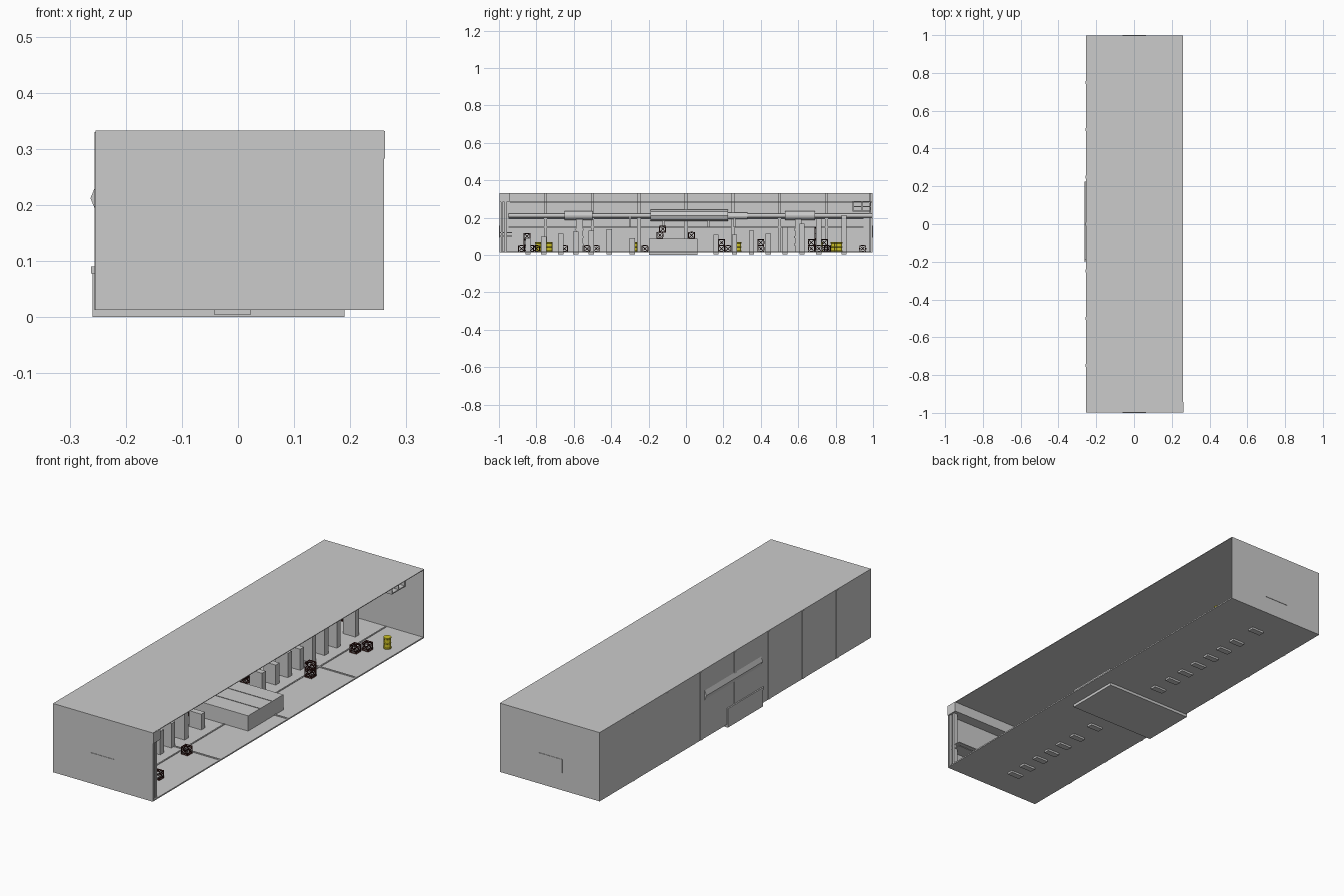
import bpy, bmesh, math
from mathutils import Matrix, Vector

cube = bpy.data.objects.get("Cube")
if cube:
    bpy.data.objects.remove(cube, do_unlink=True)


def material(name, rgb):
    m = bpy.data.materials.new(name)
    m.use_nodes = True
    m.diffuse_color = (*rgb, 1)
    m.node_tree.nodes["Principled BSDF"].inputs["Base Color"].default_value = (*rgb, 1)
    return m


GREY = material("concrete grey", (0.6, 0.6, 0.6))
BROWN = material("dark red brown", (0.045, 0.012, 0.01))
YELLOW = material("barrel yellow", (0.62, 0.54, 0.02))


def finish(name, bm, mat):
    me = bpy.data.meshes.new(name)
    bm.to_mesh(me)
    bm.free()
    me.materials.append(mat)
    ob = bpy.data.objects.new(name, me)
    bpy.context.collection.objects.link(ob)
    return ob


def box(name, x, y, z, mat=GREY):
    """Box from (low, high) ranges on each axis."""
    bm = bmesh.new()
    size = [b - a for a, b in (x, y, z)]
    mid = [(a + b) / 2 for a, b in (x, y, z)]
    bmesh.ops.create_cube(bm, size=1, matrix=Matrix.Translation(mid) @ Matrix.Diagonal((*size, 1)))
    return finish(name, bm, mat)


def tube(name, x, z, y0, y1, r, sides=12):
    """Cylinder lying along y."""
    bm = bmesh.new()
    mat = Matrix.Translation((x, (y0 + y1) / 2, z)) @ Matrix.Rotation(math.pi / 2, 4, 'X')
    bmesh.ops.create_cone(bm, cap_ends=True, segments=sides, radius1=r, radius2=r,
                          depth=y1 - y0, matrix=mat)
    return finish(name, bm, GREY)


def crate(x, y, z, s=0.032):
    """Open crate with crossed braces on each side."""
    bm = bmesh.new()
    bmesh.ops.create_cube(bm, size=s, matrix=Matrix.Translation((x, y, z + s / 2)))
    bmesh.ops.poke(bm, faces=bm.faces[:])
    ob = finish("crate", bm, BROWN)
    wire = ob.modifiers.new("struts", 'WIREFRAME')
    wire.thickness = 0.006
    wire.use_even_offset = False


def barrel(x, y, z=0.017, r=0.017, h=0.052):
    """Drum with raised hoops, spun from a profile."""
    bm = bmesh.new()
    rings = [(0, 0), (r, 0), (r, .1), (r * .9, .14), (r * .9, .46), (r, .5),
             (r * .9, .54), (r * .9, .86), (r, .9), (r, 1), (0, 1)]
    vs = [bm.verts.new((x + a, y, z + b * h)) for a, b in rings]
    es = [bm.edges.new(p) for p in zip(vs, vs[1:])]
    bmesh.ops.spin(bm, geom=vs + es, cent=(x, y, z), axis=(0, 0, 1),
                   angle=math.tau, steps=12, use_duplicate=False)
    bmesh.ops.remove_doubles(bm, verts=bm.verts[:], dist=0.0001)
    bmesh.ops.recalc_face_normals(bm, faces=bm.faces[:])
    finish("barrel", bm, YELLOW)


# Long hall, open on its +x side
L, R, T, F = -0.254, 0.26, 0.333, 0.013
box("floor", (L, R), (-.998, .998), (F, F + .004))
box("roof", (L, R), (-.998, .998), (T - .003, T))
box("side_wall", (L, L + .003), (-.998, .998), (F, T))
for s, name in ((-1, "front_wall"), (1, "back_wall")):
    box(name, (L, R), sorted((s * .998, s * .994)), (F, T))
    box(name + "_plate", (-.062, .063), sorted((s * 1, s * .996)), (.095, .157))

# Header beam and corner posts at the front end
box("header_beam", (L, .262), (-.997, -.943), (.283, T - .001))
for y in (-.985, -.965):
    box("front_post", (.235, .255), (y - .005, y + .005), (F, .29))
    box("front_wall_post", (L, L + .02), (y - .005, y + .005), (F, .29))
box("back_post", (L, L + .02), (.978, .988), (F, T))
for z in (.1, .118):
    box("front_rail", (.1, .25), (-.995, -.93), (z, z + .004))

# Four-pane frame hanging near the back
for y in (.892, .94, .986):
    box("frame_upright", (.13, .17), (y - .003, y + .003), (.232, .288))
for z in (.232, .258, .284):
    box("frame_bar", (.13, .17), (.89, .99), (z, z + .005))

# Ribs, rails and ducts along the closed side wall
for i in range(-3, 4):
    y = i * .25
    box("wall_rib", (L - .002, L + .012), (y - .008, y + .008), (F, T - .003))
box("upper_ledge", (L, L + .025), (-.94, .994), (.281, .286))
box("middle_rail", (L, L + .02), (-.95, .95), (.148, .153))
box("lower_rail", (L, L + .02), (-.95, .95), (.192, .197))
tube("long_pipe", -.23, .212, -.95, .994, .011)
tube("center_duct", -.232, .212, -.19, .225, .031, 8)
tube("duct_end", -.232, .21, .225, .33, .017)
tube("front_duct", -.226, .212, -.65, -.5, .024)
tube("back_duct", -.226, .212, .53, .69, .024)
for y in (-.57, .6):
    box("duct_support", (-.24, -.2), (y - .018, y + .018), (F, .192))
    for z in (.05, .09, .13):
        box("support_band", (-.243, -.196), (y - .022, y + .022), (z, z + .012))
for y in (-.3, -.12, .12, .26):
    box("pipe_bracket", (L, -.222), (y - .005, y + .005), (.15, .205))

# Row of pillars with feet passing through the floor
pillars = [(-.845, .09), (-.76, .10), (-.67, .115), (-.59, .125), (-.507, .13), (-.41, .14),
           (-.287, .09), (.16, .11), (.26, .11), (.35, .13), (.44, .115), (.53, .15),
           (.62, .17), (.71, .195), (.845, .215)]
for y, h in pillars:
    box("pillar", (-.042, .022), (y - .014, y + .014), (.004, h))

# Central loading platform
box("platform", (-.259, .19), (-.197, .062), (0, .088))
box("platform_lip", (-.262, -.256), (-.2, .065), (.078, .09))
for y in (-.11, -.02):
    box("platform_seam", (-.25, .188), (y - .001, y + .001), (.088, .09))

# Raised joints on the floor
box("floor_joint", (.066, .072), (-.99, .99), (F + .004, .02))
box("floor_edge", (.25, R), (-.99, .99), (F + .004, .019))
for y in (-.5, 0, .5):
    box("floor_cross_joint", (L, R), (y - .004, y + .004), (F + .004, .02))

# Cargo: x, y and number stacked
stacks = [(.15, -.8, 1), (.107, -.53, 1), (.093, .4, 2), (.107, .71, 1), (.137, .756, 1),
          (-.1, -.88, 1), (-.13, -.85, 3), (-.1, -.82, 1), (-.12, -.65, 1), (-.1, -.48, 1),
          (-.12, -.22, 1), (-.1, .19, 2), (-.13, .225, 1), (-.1, .67, 2), (-.13, .705, 4),
          (-.1, .74, 2), (-.15, .78, 1), (-.1, .945, 1)]
for x, y, n in stacks:
    for k in range(n):
        crate(x, y, .018 + k * .033)
for x, y, z in ((-.12, -.14, .09), (-.12, -.125, .123), (-.12, .03, .09)):
    crate(x, y, z)
for x, y in ((.195, .82), (-.1, -.79), (-.12, -.73), (-.1, -.275), (-.1, .28),
             (-.07, .715), (-.12, .79), (-.08, .81)):
    barrel(x, y)
